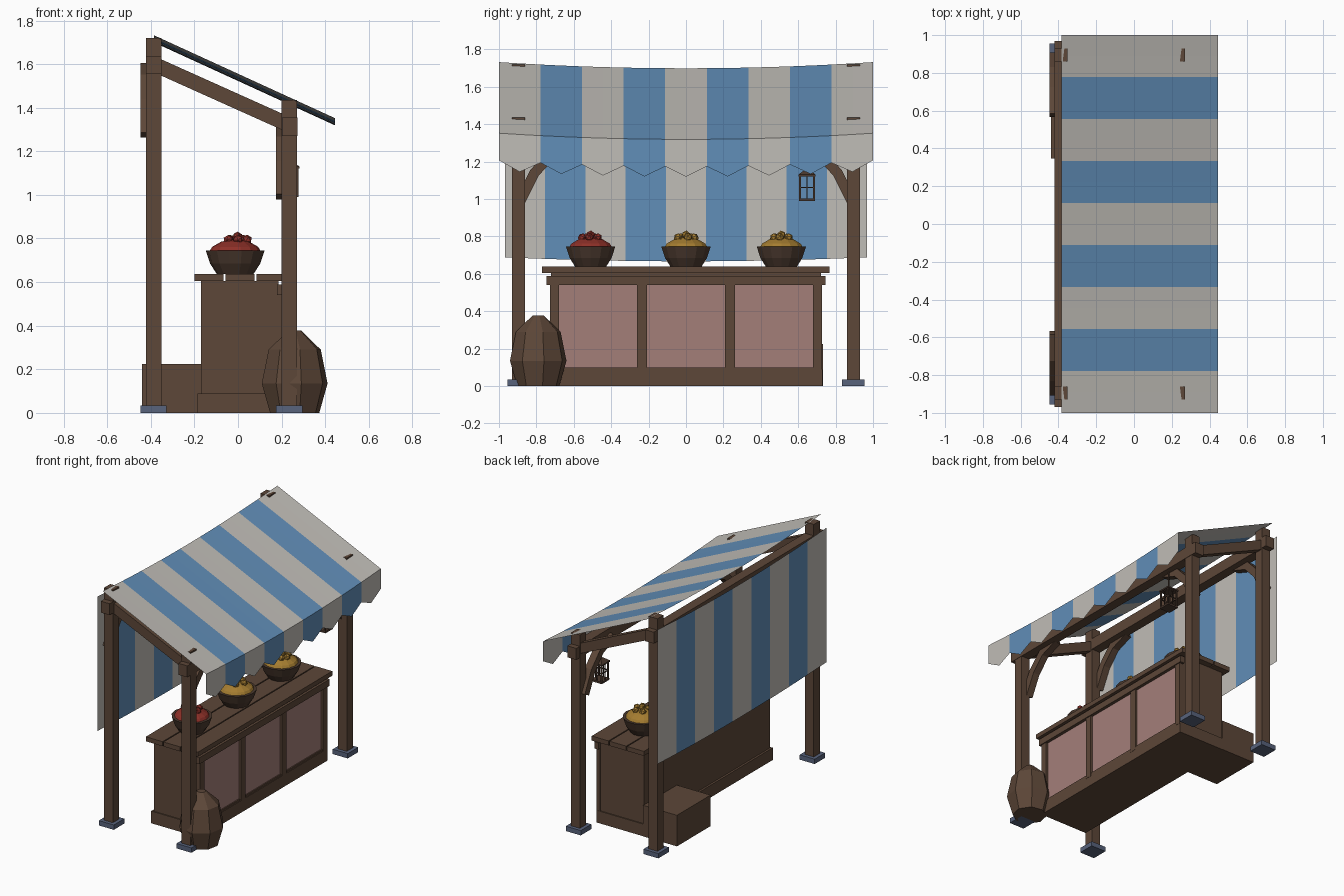
import bpy, bmesh, math, random
from mathutils import Matrix, Vector

if "Cube" in bpy.data.objects:
    bpy.data.objects.remove(bpy.data.objects["Cube"])

random.seed(4)


def mat(name, r, g, b):
    lin = [((c / 255 + 0.055) / 1.055) ** 2.4 for c in (r, g, b)]
    m = bpy.data.materials.new(name)
    m.diffuse_color = (*lin, 1)
    m.use_nodes = True
    m.node_tree.nodes["Principled BSDF"].inputs["Base Color"].default_value = m.diffuse_color
    return m


WOOD = mat("brown wood", 93, 71, 56)
DARK = mat("dark wood", 76, 58, 47)
WHITE = mat("off white cloth", 192, 189, 183)
BLUE = mat("blue cloth", 97, 142, 184)
PINK = mat("dusty pink panel", 164, 126, 121)
SLATE = mat("slate stone", 88, 99, 124)
RED = mat("red produce", 142, 48, 40)
GOLD = mat("golden produce", 164, 124, 48)


def finish(name, bm, *mats, recalc=True):
    if recalc:
        bmesh.ops.recalc_face_normals(bm, faces=bm.faces)
    me = bpy.data.meshes.new(name)
    bm.to_mesh(me)
    bm.free()
    for m in mats:
        me.materials.append(m)
    ob = bpy.data.objects.new(name, me)
    bpy.context.collection.objects.link(ob)
    return ob


def boxes(name, material, *specs):
    """Boxes given as (x0, x1, y0, y1, z0, z1), in one object."""
    bm = bmesh.new()
    for x0, x1, y0, y1, z0, z1 in specs:
        m = Matrix.Translation(((x0 + x1) / 2, (y0 + y1) / 2, (z0 + z1) / 2)) \
            @ Matrix.Diagonal((abs(x1 - x0), abs(y1 - y0), abs(z1 - z0), 1))
        bmesh.ops.create_cube(bm, size=1, matrix=m)
    return finish(name, bm, material)


def prism(name, material, outline, place, lo, hi):
    """Extrude a 2D outline between lo and hi; place maps (u, v, depth) to xyz."""
    bm = bmesh.new()
    a = [bm.verts.new(place(u, v, lo)) for u, v in outline]
    b = [bm.verts.new(place(u, v, hi)) for u, v in outline]
    n = len(a)
    bm.faces.new(a)
    bm.faces.new(b)
    for i in range(n):
        bm.faces.new((a[i], a[(i + 1) % n], b[(i + 1) % n], b[i]))
    return finish(name, bm, material)


def lathe(name, material, profile, centre, sides, turn=0.0):
    """Revolve (radius, z) points around a vertical axis, with closed ends."""
    bm = bmesh.new()
    rings = []
    for r, z in profile:
        rings.append([bm.verts.new((centre[0] + r * math.cos(turn + k * math.tau / sides),
                                    centre[1] + r * math.sin(turn + k * math.tau / sides), z))
                      for k in range(sides)])
    for p, q in zip(rings, rings[1:]):
        for k in range(sides):
            j = (k + 1) % sides
            bm.faces.new((p[k], p[j], q[j], q[k]))
    bm.faces.new(rings[0])
    bm.faces.new(rings[-1])
    return finish(name, bm, material)


def striped_sheet(name, half_width, first, second):
    """Sheet of 9 stripes along y; first/second give the two edges as (x, z)."""
    bm = bmesh.new()
    cols = []
    for i in range(19):
        y = half_width * (i / 9 - 1)
        cols.append([bm.verts.new((x, y, z)) for x, z in (first(i, y), second(i, y))])
    for i in range(18):
        f = bm.faces.new((cols[i][0], cols[i][1], cols[i + 1][1], cols[i + 1][0]))
        f.material_index = (i // 2) % 2
    return finish(name, bm, WHITE, BLUE, recalc=False)


def sag(y):
    return -0.033 * (1 - y * y)


# awning roof, scalloped valance and back cloth
striped_sheet("awning_roof", 1.0, lambda i, y: (-0.385, 1.732 + sag(y)),
              lambda i, y: (0.445, 1.352 + sag(y)))
striped_sheet("awning_valance", 1.0, lambda i, y: (0.445, 1.352 + sag(y)),
              lambda i, y: (0.445, 1.352 + sag(y) - (0.20 if i % 2 else 0.145)))
striped_sheet("back_cloth", 0.968, lambda i, y: (-0.449, 0.69 + 0.7 * sag(y)),
              lambda i, y: (-0.449, 1.665 + sag(y)))

# posts, stone feet, cross beams and braces for the back and front rows
for row, x, top in (("back", -0.387, 1.72), ("front", 0.235, 1.436)):
    for side, s in (("left", -1), ("right", 1)):
        y = s * 0.895
        boxes(f"{row}_{side}_post", WOOD, (x - 0.035, x + 0.035, y - 0.035, y + 0.035, 0.01, top))
        boxes(f"{row}_{side}_foot", SLATE, (x - 0.06, x + 0.06, y - 0.06, y + 0.06, 0, 0.035))
        # curved brace: a band following a short path
        path = [Vector(p) for p in ((0.885, 0.0), (0.81, 0.15), (0.71, 0.255), (0.575, 0.305))]
        outer, inner = [], []
        for i, p in enumerate(path):
            t = (path[min(i + 1, 3)] - path[max(i - 1, 0)]).normalized()
            n = Vector((t.y, -t.x)) * 0.027
            outer.append(p + n)
            inner.append(p - n)
        prism(f"{row}_{side}_brace", WOOD, outer + inner[::-1],
              lambda u, v, d, s=s, z=top - 0.445: (d, s * u, z + v), x - 0.06, x - 0.008)
    boxes(f"{row}_beam", WOOD, (x - 0.034, x + 0.037, -0.97, 0.97, top - 0.165, top - 0.082))

# sloping side rafters
for side, s in (("left", -1), ("right", 1)):
    prism(f"{side}_rafter", WOOD, [(-0.37, 1.555), (-0.37, 1.63), (0.22, 1.365), (0.22, 1.29)],
          lambda u, v, d: (u, d, v), s * 0.87, s * 0.92)

# counter: body, plinth, pink panels, frame and plank top
boxes("counter_body", WOOD, (-0.17, 0.185, -0.722, 0.722, 0.02, 0.606))
boxes("counter_plinth", WOOD, (-0.185, 0.205, -0.73, 0.73, 0, 0.088))
boxes("counter_panels", PINK, *[(0.18, 0.191, c - 0.215, c + 0.215, 0.08, 0.55)
                                for c in (-0.47, 0, 0.47)])
boxes("counter_stiles", WOOD, *[(0.18, 0.207, c - w, c + w, 0.07, 0.57)
                                for c, w in ((-0.704, 0.024), (-0.235, 0.026),
                                             (0.235, 0.026), (0.704, 0.024))])
boxes("counter_top_rail", WOOD, (0.18, 0.214, -0.745, 0.745, 0.54, 0.588))
boxes("counter_bottom_rail", WOOD, (0.18, 0.2, -0.72, 0.72, 0.08, 0.1))
boxes("counter_top_planks", WOOD, *[(c - 0.067, c + 0.067, -0.77, 0.768, 0.605, 0.638)
                                    for c in (-0.133, 0.009, 0.151)])

# storage box behind the counter
boxes("storage_box", WOOD, (-0.44, -0.168, 0.347, 0.732, 0, 0.225))

# sack leaning by the front post
lathe("sack", WOOD, [(0.115, 0), (0.154, 0.135), (0.122, 0.29), (0.03, 0.378)],
      (0.26, -0.79), 8, 0.2)

# bowls with heaped produce
for name, y, m in (("left", -0.51, RED), ("middle", 0, GOLD), ("right", 0.51, GOLD)):
    c = (-0.013, y)
    lathe(f"{name}_bowl", DARK, [(0.085, 0.638), (0.115, 0.685), (0.135, 0.745), (0.122, 0.745)], c, 14)
    lathe(f"{name}_heap", m, [(0.122, 0.735), (0.105, 0.762), (0.065, 0.785), (0.02, 0.795)], c, 14)
    bm = bmesh.new()
    for k in range(6):
        a, r = k * math.tau / 5 + random.uniform(-0.3, 0.3), (0.045 if k < 5 else 0.0)
        pos = (c[0] + 0.01 + r * math.cos(a), y + r * math.sin(a), 0.794 + (k == 5) * 0.014)
        bmesh.ops.create_icosphere(bm, subdivisions=1, radius=0.024,
                                   matrix=Matrix.Translation(pos) @ Matrix.Rotation(a, 4, "X"))
    finish(f"{name}_produce", bm, m)

# hanging lantern: open frame with glazing bars, hood and hook
LX, LY = 0.235, 0.647
frame = [(LX - 0.043, LX + 0.043, LY - 0.043, LY + 0.043, 0.99, 1.003)]
for a in (-1, 1):
    frame.append((LX + a * 0.038 - 0.003, LX + a * 0.038 + 0.003, LY - 0.036, LY + 0.036, 1.058, 1.064))
    frame.append((LX - 0.036, LX + 0.036, LY + a * 0.038 - 0.003, LY + a * 0.038 + 0.003, 1.058, 1.064))
    frame.append((LX + a * 0.038 - 0.003, LX + a * 0.038 + 0.003, LY - 0.003, LY + 0.003, 1.0, 1.125))
    frame.append((LX - 0.003, LX + 0.003, LY + a * 0.038 - 0.003, LY + a * 0.038 + 0.003, 1.0, 1.125))
    for b in (-1, 1):
        px, py = LX + a * 0.037, LY + b * 0.037
        frame.append((px - 0.005, px + 0.005, py - 0.005, py + 0.005, 1.0, 1.125))
frame.append((LX - 0.004, LX + 0.004, LY - 0.004, LY + 0.004, 1.14, 1.28))
boxes("lantern_frame", DARK, *frame)
lathe("lantern_hood", DARK, [(0.066, 1.12), (0.066, 1.13), (0.02, 1.155)], (LX, LY), 4, math.pi / 4)
